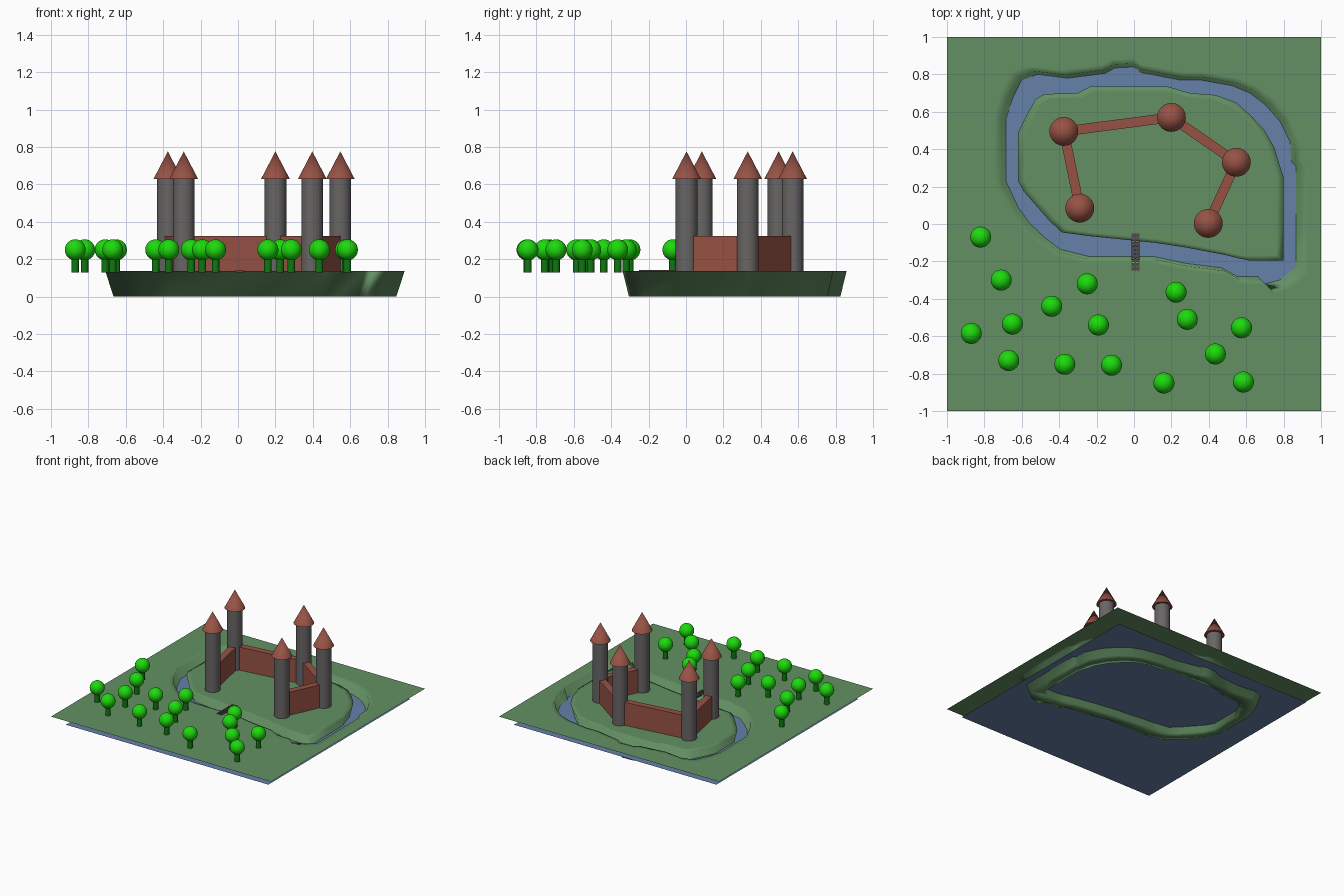
import bpy, bmesh, math
from mathutils import Vector

if "Cube" in bpy.data.objects:
    bpy.data.objects.remove(bpy.data.objects["Cube"])

GROUND, WATER = 0.136, 0.06


def mat(name, rgb):
    m = bpy.data.materials.new(name)
    m.diffuse_color = (*rgb, 1)
    m.use_nodes = True
    m.node_tree.nodes["Principled BSDF"].inputs["Base Color"].default_value = m.diffuse_color
    return m


GRASS = mat("grass green", (0.125, 0.28, 0.125))
BLUE = mat("water blue", (0.13, 0.22, 0.40))
STONE = mat("stone grey", (0.14, 0.13, 0.13))
BRICK = mat("brick red", (0.31, 0.085, 0.06))
LEAF = mat("leaf green", (0.012, 0.70, 0.004))
TRUNK = mat("trunk green", (0.005, 0.19, 0.005))
WOOD = mat("bridge wood", (0.09, 0.07, 0.07))


def finish(bm, name, material, smooth=None):
    me = bpy.data.meshes.new(name)
    bm.to_mesh(me)
    bm.free()
    me.materials.append(material)
    ob = bpy.data.objects.new(name, me)
    bpy.context.collection.objects.link(ob)
    if smooth:
        bpy.ops.object.select_all(action='DESELECT')
        ob.select_set(True)
        bpy.context.view_layer.objects.active = ob
        bpy.ops.object.shade_smooth_by_angle(angle=math.radians(smooth))
    return ob


def cone(name, material, x, y, z0, z1, r0, r1, n=32):
    bm = bmesh.new()
    bmesh.ops.create_cone(bm, cap_ends=True, segments=n, radius1=r0, radius2=r1, depth=z1 - z0)
    bmesh.ops.translate(bm, verts=bm.verts, vec=(x, y, (z0 + z1) / 2))
    return finish(bm, name, material, 40)


def box(name, material, centre, size, angle=0):
    bm = bmesh.new()
    bmesh.ops.create_cube(bm, size=1)
    bmesh.ops.scale(bm, verts=bm.verts, vec=size)
    ob = finish(bm, name, material)
    ob.location = centre
    ob.rotation_euler.z = angle
    return ob


# Ground sheet with a moat trench: outer shore at the waterline, inner shore at the rim
outer = [(-.685, .23), (-.685, .56), (-.65, .67), (-.60, .77), (-.515, .80), (-.355, .78),
         (-.155, .805), (-.10, .835), (0, .84), (.04, .81), (.245, .77), (.355, .77),
         (.525, .74), (.62, .70), (.70, .64), (.78, .55), (.835, .44), (.84, .335),
         (.866, .31), (.866, .02), (.866, -.23), (.78, -.30), (.70, -.32), (.66, -.28),
         (.55, -.28), (.47, -.235), (.275, -.21), (.11, -.175), (-.235, -.175),
         (-.395, -.135), (-.48, -.07), (-.555, 0), (-.62, .09)]
inner = [(-.62, .23), (-.62, .49), (-.565, .60), (-.525, .67), (-.48, .695), (-.30, .70),
         (-.235, .735), (-.10, .735), (0, .735), (.06, .735), (.18, .735), (.30, .70),
         (.435, .69), (.545, .65), (.62, .585), (.695, .505), (.75, .41), (.78, .31),
         (.80, .25), (.80, .02), (.80, -.195), (.73, -.195), (.67, -.195), (.62, -.195),
         (.565, -.185), (.485, -.165), (.275, -.125), (.11, -.10), (-.235, -.065),
         (-.385, -.045), (-.45, .015), (-.525, .10), (-.59, .175)]
CX, CY, TAPER = 0.09, 0.26, 0.945

bm = bmesh.new()


def loop(pts, scale, z):
    return [bm.verts.new((CX + (x - CX) * scale, CY + (y - CY) * scale, z)) for x, y in pts]


rim = 1 / 0.9695
loops = [loop(outer, rim * 1.05, GROUND), loop(outer, rim, GROUND), loop(outer, rim * TAPER, 0),
         loop(inner, TAPER, 0), loop(inner, 1, GROUND), loop(inner, 0.94, GROUND)]
n = len(outer)
for a, b in zip(loops, loops[1:]):
    for i in range(n):
        j = (i + 1) % n
        bm.faces.new((a[i], a[j], b[j], b[i]))
bm.faces.new(loops[-1])
square = [bm.verts.new((x, y, GROUND)) for x, y in ((-1, -1), (1, -1), (1, 1), (-1, 1))]
edges = [bm.edges.new((square[i], square[(i + 1) % 4])) for i in range(4)]
edges += [bm.edges.get((loops[0][i], loops[0][(i + 1) % n])) for i in range(n)]
bmesh.ops.triangle_fill(bm, use_beauty=True, use_dissolve=False, edges=edges, normal=(0, 0, 1))
bmesh.ops.recalc_face_normals(bm, faces=bm.faces)
bm.normal_update()
if sum(f.normal.z * f.calc_area() for f in bm.faces) < 0:
    bmesh.ops.reverse_faces(bm, faces=bm.faces)
finish(bm, "ground_with_moat", GRASS, 120)

# Water sheet under the ground
bm = bmesh.new()
bmesh.ops.create_grid(bm, x_segments=1, y_segments=1, size=0.92)
bmesh.ops.translate(bm, verts=bm.verts, vec=(0, 0, WATER))
finish(bm, "water", BLUE)

# Castle towers with conical roofs
towers = [(-.29, .085), (-.375, .495), (.2, .57), (.547, .33), (.397, .003)]
for x, y in towers:
    cone("tower", STONE, x, y, GROUND - 0.005, 0.63, 0.058, 0.058)
    cone("tower_roof", BRICK, x, y, 0.628, 0.776, 0.077, 0)

# Castle walls between neighbouring towers, open at the front
for a, b in zip(towers, towers[1:]):
    a, b = Vector(a), Vector(b)
    d, m = b - a, (a + b) / 2
    box("castle_wall", BRICK, (m.x, m.y, (GROUND + 0.325) / 2),
        (d.length, 0.052, 0.325 - GROUND), math.atan2(d.y, d.x))

# Plank bridge with stringers
for i in range(9):
    box("bridge_plank", WOOD, (0.007, -0.24 + i * 0.0225, 0.134), (0.042, 0.018, 0.01))
for x in (-0.012, 0.007, 0.026):
    box("bridge_stringer", WOOD, (x, -0.15, 0.135), (0.005, 0.2, 0.012))

# Trees: round crown on a short trunk
trees = [(-.82, -.07), (-.71, -.30), (-.87, -.585), (-.65, -.535), (-.67, -.73), (-.44, -.44),
         (-.25, -.32), (-.19, -.54), (-.37, -.75), (-.12, -.755), (.225, -.365), (.285, -.51),
         (.16, -.85), (.435, -.695), (.575, -.555), (.585, -.845)]
for x, y in trees:
    cone("tree_trunk", TRUNK, x, y, GROUND - 0.006, 0.22, 0.02, 0.02, 24)
    bm = bmesh.new()
    bmesh.ops.create_uvsphere(bm, u_segments=32, v_segments=16, radius=0.056)
    bmesh.ops.translate(bm, verts=bm.verts, vec=(x, y, 0.25))
    finish(bm, "tree_crown", LEAF, 60)
